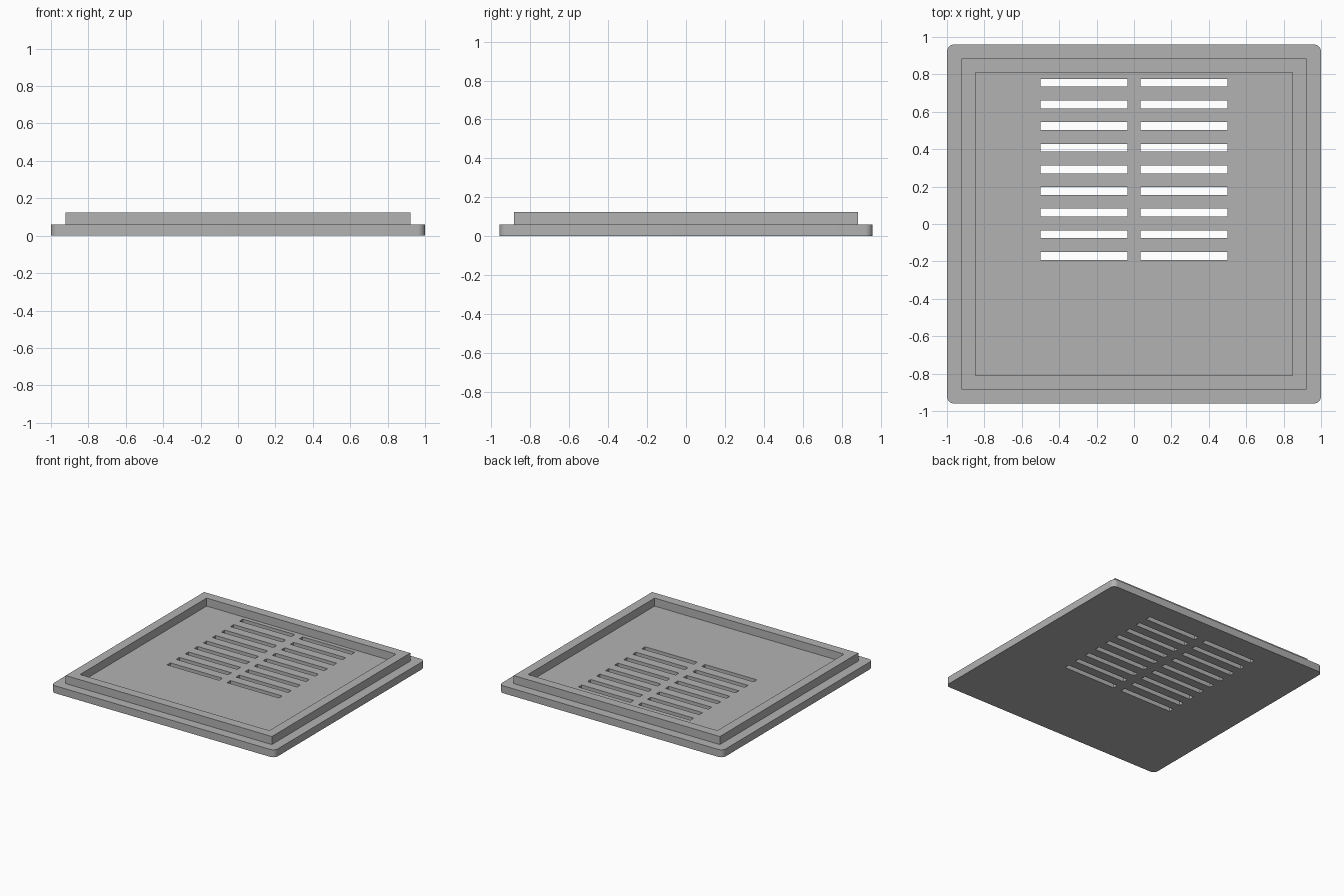
import bpy, bmesh
from math import sin, cos, pi

cube = bpy.data.objects.get("Cube")
if cube:
    bpy.data.objects.remove(cube, do_unlink=True)

grey = bpy.data.materials.new("plain_grey")
grey.use_nodes = True
colour = (0.45, 0.45, 0.45, 1)
grey.diffuse_color = colour
grey.node_tree.nodes["Principled BSDF"].inputs["Base Color"].default_value = colour


def finish(name, bm):
    bmesh.ops.recalc_face_normals(bm, faces=bm.faces)
    mesh = bpy.data.meshes.new(name)
    bm.to_mesh(mesh)
    bm.free()
    mesh.materials.append(grey)
    obj = bpy.data.objects.new(name, mesh)
    bpy.context.collection.objects.link(obj)
    return obj


def rounded_outline(hx, hy, r, steps=8):
    points = []
    for i, (sx, sy) in enumerate([(1, 1), (-1, 1), (-1, -1), (1, -1)]):
        for k in range(steps + 1):
            a = (i + k / steps) * pi / 2
            points.append((sx * (hx - r) + r * cos(a), sy * (hy - r) + r * sin(a)))
    return points


def extrude_up(bm, faces, height):
    new = bmesh.ops.extrude_face_region(bm, geom=faces)["geom"]
    verts = [g for g in new if isinstance(g, bmesh.types.BMVert)]
    bmesh.ops.translate(bm, verts=verts, vec=(0, 0, height))


BASE, TOP = 0.06, 0.125

# Base plate with rounded corners
bm = bmesh.new()
outline = [bm.verts.new((x, y, 0)) for x, y in rounded_outline(1, 0.96, 0.04)]
extrude_up(bm, [bm.faces.new(outline)], BASE)
plate = finish("base_plate", bm)

# Two columns of vent slots cut through the plate
bm = bmesh.new()
for row in range(9):
    for side in (-1, 1):
        box = bmesh.ops.create_cube(bm, size=1)["verts"]
        bmesh.ops.scale(bm, verts=box, vec=(0.465, 0.042, 0.3))
        bmesh.ops.translate(bm, verts=box, vec=(side * 0.268, 0.755 - row * 0.1157, 0.03))
cutter = finish("slot_cutter", bm)
cutter.hide_render = True
cut = plate.modifiers.new("vent_slots", "BOOLEAN")
cut.operation = "DIFFERENCE"
cut.solver = "EXACT"
cut.object = cutter
bpy.context.view_layer.objects.active = plate
bpy.ops.object.modifier_apply(modifier=cut.name)
bpy.data.objects.remove(cutter, do_unlink=True)

# Raised rectangular lip on top of the plate
bm = bmesh.new()
rings = [[bm.verts.new((sx * hx, sy * hy, BASE))
          for sx, sy in [(1, 1), (-1, 1), (-1, -1), (1, -1)]]
         for hx, hy in [(0.922, 0.884), (0.847, 0.809)]]
outer, inner = rings
faces = [bm.faces.new((outer[i], outer[(i + 1) % 4], inner[(i + 1) % 4], inner[i]))
         for i in range(4)]
extrude_up(bm, faces, TOP - BASE)
finish("raised_lip", bm)

# Smooth the rounded corners, keep the hard edges
bpy.ops.object.select_all(action="DESELECT")
plate.select_set(True)
bpy.ops.object.shade_smooth_by_angle(angle=pi / 6)
